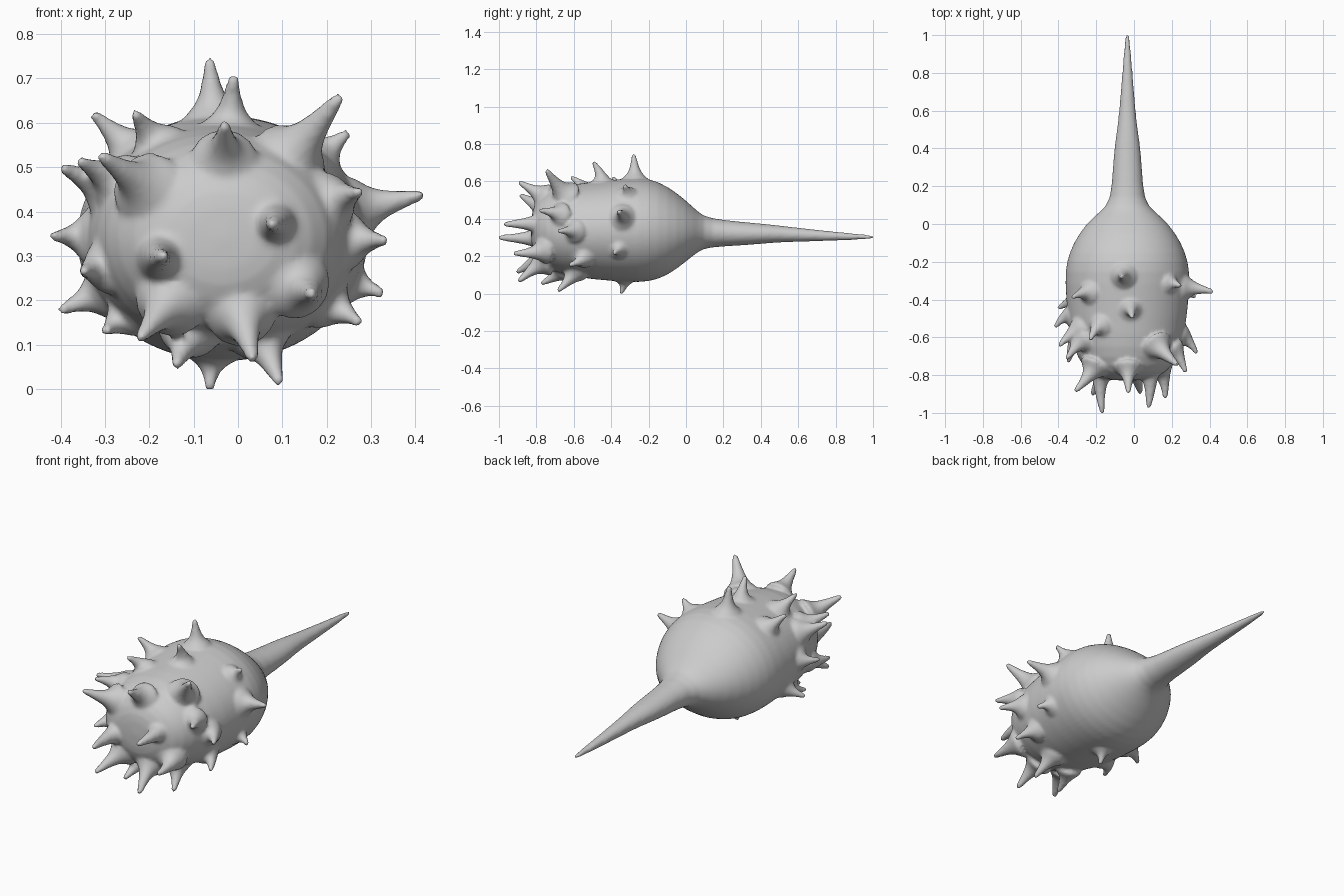
import bpy, bmesh, math
from mathutils import Vector

cube = bpy.data.objects.get("Cube")
if cube:
    bpy.data.objects.remove(cube)

grey = bpy.data.materials.new("matte_grey")
grey.use_nodes = True
colour = (0.6, 0.6, 0.6, 1)
grey.diffuse_color = colour
grey.node_tree.nodes["Principled BSDF"].inputs["Base Color"].default_value = colour

bm = bmesh.new()


def loft(rings, sides):
    """Skin a closed tube; each ring is (centre, side axis, up axis)."""
    loops = []
    for centre, side, up in rings:
        angles = [math.tau * i / sides for i in range(sides)]
        loops.append([bm.verts.new(centre + side * math.cos(a) + up * math.sin(a)) for a in angles])
    for a, b in zip(loops, loops[1:]):
        for i in range(sides):
            j = (i + 1) % sides
            bm.faces.new((a[i], a[j], b[j], b[i]))
    bm.faces.new(loops[0][::-1])
    bm.faces.new(loops[-1])


# Body and tail: y, half width, half height, centre height
PROFILE = [
    (-.83, .08, .07, .34), (-.81, .17, .145, .34), (-.755, .24, .202, .34),
    (-.66, .285, .24, .34), (-.5, .318, .262, .335), (-.3, .333, .28, .34),
    (-.2, .325, .28, .34), (-.1, .288, .242, .335), (0, .222, .165, .335),
    (.07, .14, .1, .33), (.12, .087, .077, .325), (.3, .078, .063, .32),
    (.45, .064, .05, .32), (.52, .05, .043, .318), (.75, .031, .027, .308),
    (.98, .014, .012, .302), (1.01, .007, .007, .302),
]
AXIS_X = -.035
loft([(Vector((AXIS_X, y, z)), Vector((w, 0, 0)), Vector((0, 0, h))) for y, w, h, z in PROFILE], 32)


def inside(p):
    for (y0, w0, h0, z0), (y1, w1, h1, z1) in zip(PROFILE, PROFILE[1:]):
        if y0 <= p.y <= y1:
            t = (p.y - y0) / (y1 - y0)
            w, h, z = w0 + (w1 - w0) * t, h0 + (h1 - h0) * t, z0 + (z1 - z0) * t
            return ((p.x - AXIS_X) / w) ** 2 + ((p.z - z) / h) ** 2 < 1
    return False


def spike(tip):
    """Slightly hooked thorn, rooted a little behind its tip."""
    tip = Vector(tip)
    lean = max(0, -.25 - tip.y) * .2
    core = Vector((AXIS_X, max(-.77, tip.y + lean), .335))
    rim = Vector((tip.x, core.y, tip.z))
    base = [p for p in (core.lerp(rim, i / 60) for i in range(61)) if inside(p)][-1]
    out = Vector((base.x - AXIS_X, min(0, (base.y + .5) * 1.2), base.z - .335)).normalized()
    length = (tip - base).length
    bend = base + out * length * .35
    root = min(.09, .04 + length * .25)
    rings = []
    for t, r in ((-.3, 1.2), (0, 1), (.15, .7), (.35, .47), (.6, .33), (.85, .21), (1, .13)):
        s = max(t, 0)
        p = base * (1 - s) ** 2 + bend * 2 * s * (1 - s) + tip * s * s
        d = ((bend - base) * (1 - s) + (tip - bend) * s).normalized()
        if t < 0:
            p = base + out * t * .1
        side = d.cross(Vector((.3, .2, 1))).normalized()
        size = max(root * r, .014)
        rings.append((p, side * size, d.cross(side) * size))
    loft(rings, 10)


# Thorn tips, from the crown down to the belly
for tip in [
    (-.065, -.28, .75), (-.01, -.5, .71), (.235, -.75, .665), (-.33, -.39, .625),
    (-.235, -.62, .625), (-.03, -.9, .6), (.25, -.33, .58), (-.315, -.89, .53),
    (-.36, -.72, .515), (-.4, -.65, .5), (.425, -.36, .44), (.275, -.79, .445),
    (.075, -.98, .37), (.335, -.69, .335), (-.42, -.55, .345), (-.165, -1.01, .3),
    (-.35, -.74, .265), (.33, -.39, .215), (.165, -.93, .215), (.275, -.63, .15),
    (-.405, -.45, .175), (-.225, -.91, .11), (-.3, -.6, .13), (.035, -.9, .06),
    (.095, -.69, .01), (-.065, -.35, -.003), (-.14, -.78, .05),
]:
    spike(tip)

bmesh.ops.recalc_face_normals(bm, faces=bm.faces)
mesh = bpy.data.meshes.new("spiny_body")
bm.to_mesh(mesh)
bm.free()
mesh.materials.append(grey)
body = bpy.data.objects.new("spiny_body", mesh)
bpy.context.collection.objects.link(body)

# Fuse thorns, body and tail into one soft skin
sub = body.modifiers.new("round", "SUBSURF")
sub.levels = sub.render_levels = 1
fuse = body.modifiers.new("fuse", "REMESH")
fuse.mode = "VOXEL"
fuse.voxel_size = .009
fuse.use_smooth_shade = True
soften = body.modifiers.new("soften", "SMOOTH")
soften.factor = .5
soften.iterations = 6
